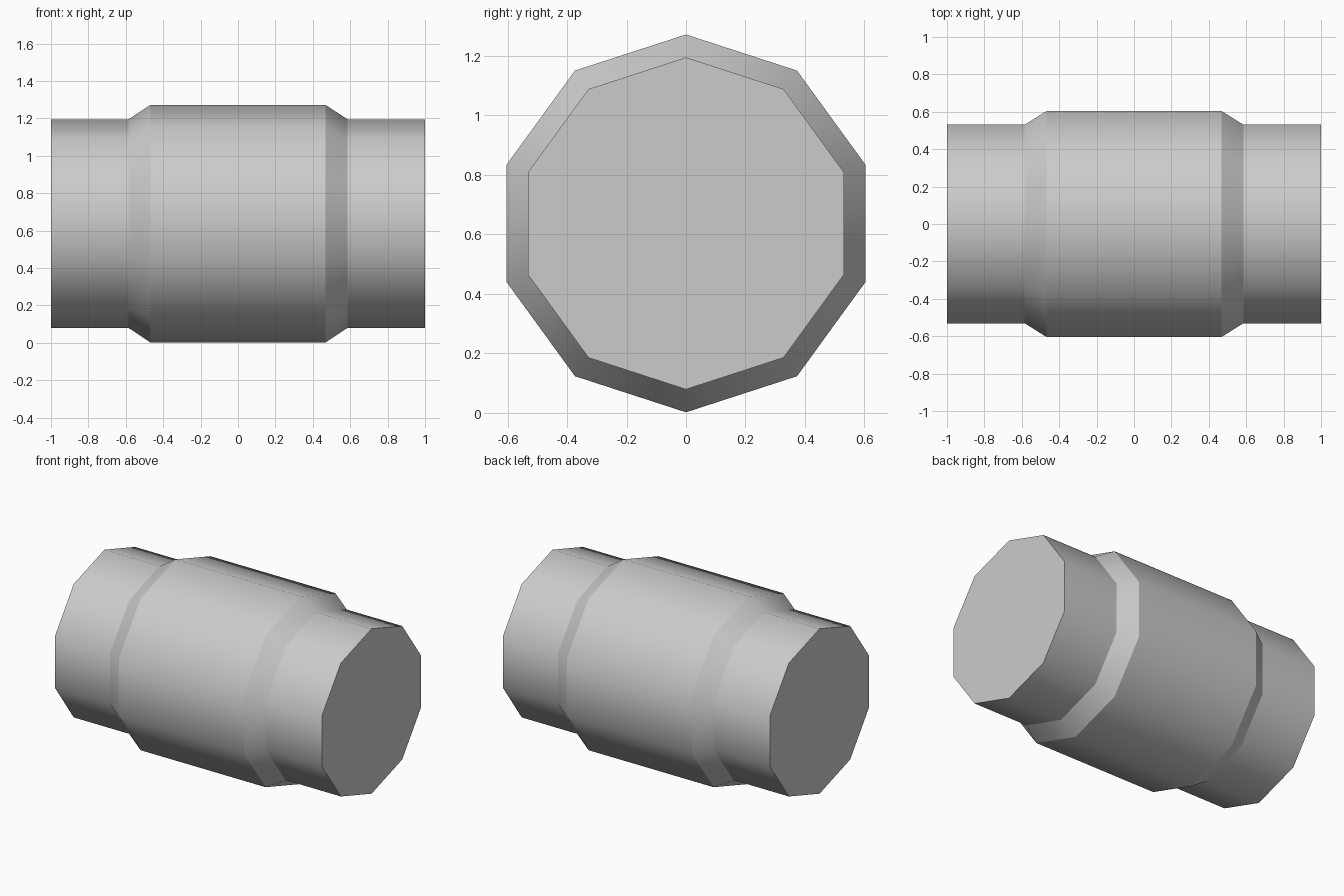
import bpy, bmesh, math

cube = bpy.data.objects.get("Cube")
if cube:
    bpy.data.objects.remove(cube, do_unlink=True)

SIDES = 10
CENTER_Z = 0.637
END_R, BODY_R = 0.558, 0.635

# Single plain grey
grey = bpy.data.materials.new("plain_grey")
grey.use_nodes = True
colour = (0.6, 0.6, 0.6, 1)
grey.diffuse_color = colour
grey.node_tree.nodes["Principled BSDF"].inputs["Base Color"].default_value = colour

# Stepped profile along x: end collar, chamfer, body, mirrored
half = [(-1.0, END_R), (-0.585, END_R), (-0.468, BODY_R)]
profile = half + [(-x, r) for x, r in reversed(half)]

bm = bmesh.new()
rings = []
for x, r in profile:
    angles = [2 * math.pi * i / SIDES for i in range(SIDES)]
    rings.append([bm.verts.new((x, r * math.sin(a), CENTER_Z + r * math.cos(a)))
                  for a in angles])

# Side bands, smooth around the axis
for a, b in zip(rings, rings[1:]):
    for i in range(SIDES):
        j = (i + 1) % SIDES
        bm.faces.new((a[i], a[j], b[j], b[i])).smooth = True

# Flat end caps
for ring in (rings[0], rings[-1]):
    bm.faces.new(ring)
bmesh.ops.recalc_face_normals(bm, faces=bm.faces)

# Crisp edges between the bands
for e in bm.edges:
    if abs(e.verts[0].co.x - e.verts[1].co.x) < 0.001:
        e.smooth = False

mesh = bpy.data.meshes.new("stepped_barrel")
bm.to_mesh(mesh)
bm.free()
mesh.materials.append(grey)
barrel = bpy.data.objects.new("stepped_barrel", mesh)
bpy.context.collection.objects.link(barrel)
